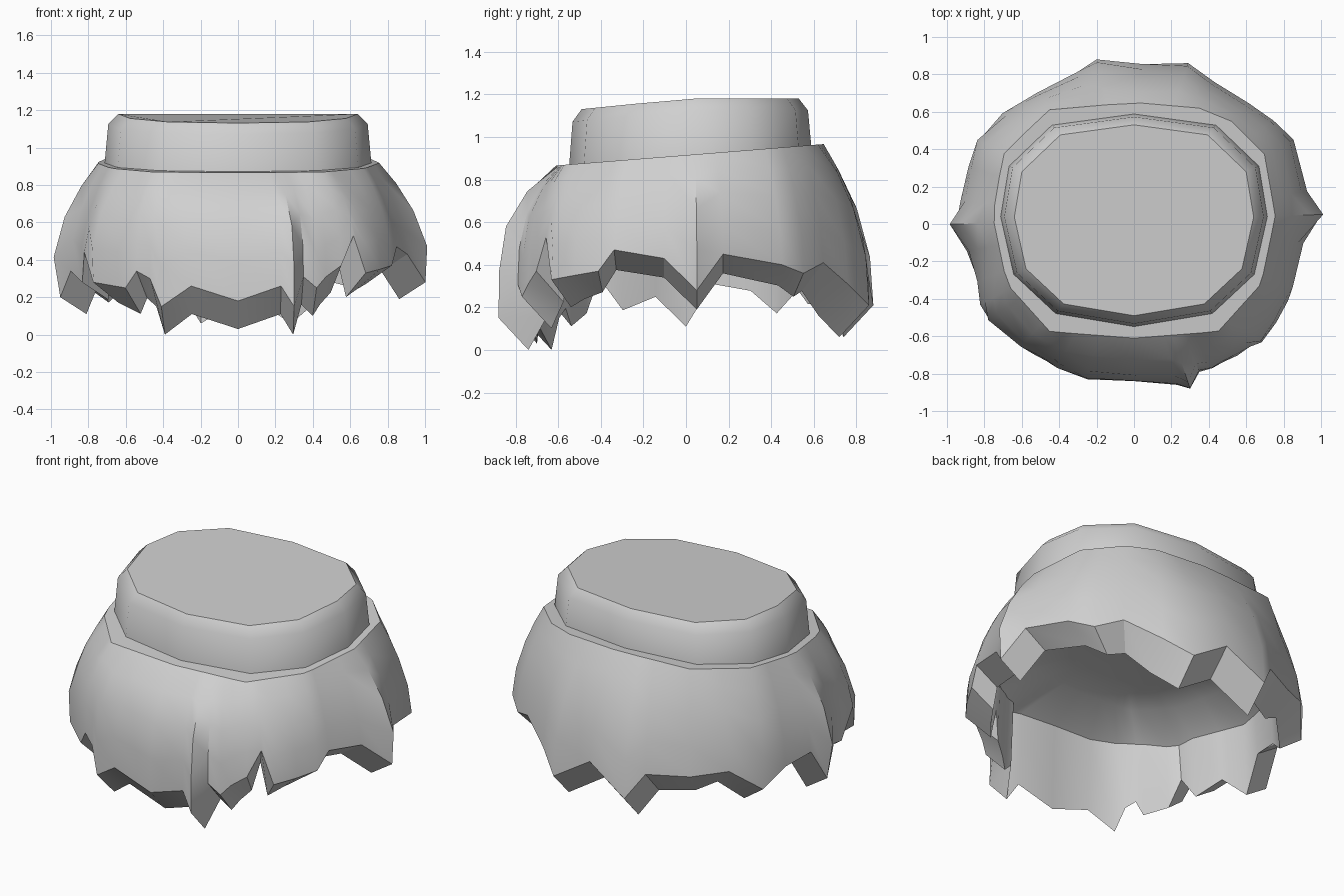
import bpy
import bmesh
import math
from mathutils import Vector
from mathutils.geometry import intersect_line_line_2d

if "Cube" in bpy.data.objects:
    bpy.data.objects.remove(bpy.data.objects["Cube"], do_unlink=True)

# One plain grey cloth colour
grey = bpy.data.materials.new("grey_cloth")
grey.use_nodes = True
grey.diffuse_color = (0.63, 0.63, 0.63, 1)
grey.node_tree.nodes["Principled BSDF"].inputs["Base Color"].default_value = grey.diffuse_color

CENTRE = Vector((0, 0.02))


def loft(name, rings, angle):
    """Skin closed rings of points in order and cap both ends."""
    bm = bmesh.new()
    loops = [[bm.verts.new(p) for p in ring] for ring in rings]
    count = len(loops[0])
    for low, high in zip(loops, loops[1:]):
        for i in range(count):
            j = (i + 1) % count
            bm.faces.new((low[i], low[j], high[j], high[i]))
    bm.faces.new(loops[0])
    bm.faces.new(loops[-1])
    bmesh.ops.recalc_face_normals(bm, faces=bm.faces)
    mesh = bpy.data.meshes.new(name)
    bm.to_mesh(mesh)
    bm.free()
    mesh.materials.append(grey)
    obj = bpy.data.objects.new(name, mesh)
    bpy.context.collection.objects.link(obj)
    bpy.ops.object.select_all(action="DESELECT")
    obj.select_set(True)
    bpy.context.view_layer.objects.active = obj
    bpy.ops.object.shade_smooth_by_angle(angle=math.radians(angle))


def scaled(point, factor):
    return CENTRE + (Vector(point) - CENTRE) * factor


def outward(point):
    """Outward direction of a rounded box, ignoring small pleats."""
    d = Vector(point) - CENTRE
    return Vector((d.x ** 3, d.y ** 3)).normalized()


def mirrored(half):
    """Close a half outline that starts and ends on x = 0."""
    return half + [(-x, y) for x, y in half[-2:0:-1]]


def seam_z(y):
    """Tilted height where waistband and skirt meet."""
    return 0.915 + 0.08 * y


def rim_z(y):
    """Top of the waistband, dipping toward the front."""
    return min(1.18, 1.18 + 0.1 * y)


# Waistband
band_outline = mirrored([(0, -0.55), (0.42, -0.48), (0.645, -0.27), (0.715, 0.04),
                         (0.67, 0.31), (0.44, 0.53), (0, 0.59)])


def band_ring(factor, height):
    points = [scaled(p, factor) for p in band_outline]
    return [(p.x, p.y, height(p.y)) for p in points]


loft("waistband", [
    band_ring(1, lambda y: seam_z(y) - 0.02),
    band_ring(0.97, lambda y: rim_z(y) - 0.055),
    band_ring(0.895, rim_z),
], 38)

# Ledge where the skirt starts
ledge_outline = mirrored([(0, -0.61), (0.45, -0.575), (0.68, -0.32), (0.755, 0.04),
                          (0.7, 0.37), (0.46, 0.61), (0, 0.65)])

# Ragged outer hem, counter-clockwise from the front centre
hem = [
    (0, -.84, .18), (.23, -.86, .26), (.3, -.88, .15), (.35, -.79, .31),
    (.42, -.77, .25), (.47, -.74, .31), (.55, -.7, .37), (.62, -.66, .53),
    (.67, -.62, .33), (.74, -.51, .35), (.8, -.4, .37), (.83, -.33, .47),
    (.88, -.1, .43), (.98, .05, .28), (.9, .17, .45), (.83, .44, .4),
    (.73, .54, .36), (.61, .64, .41), (.43, .76, .31), (.29, .86, .21),
    (.05, .86, .36), (-.2, .88, .21), (-.3, .82, .36), (-.52, .7, .36),
    (-.69, .58, .4), (-.82, .44, .27), (-.86, .3, .37), (-.9, .12, .4),
    (-.95, 0, .2), (-.87, -.14, .34), (-.82, -.3, .28), (-.8, -.42, .44),
    (-.76, -.5, .28), (-.6, -.65, .25), (-.54, -.69, .34), (-.47, -.73, .3),
    (-.41, -.77, .15), (-.25, -.83, .26),
]


def waist_point(x, y):
    """Where the ray from the centre to a hem point crosses the ledge."""
    far = scaled((x, y), 3)
    for a, b in zip(ledge_outline, ledge_outline[1:] + ledge_outline[:1]):
        hit = intersect_line_line_2d(CENTRE, far, Vector(a), Vector(b))
        if hit:
            return hit
    return scaled((x, y), 0.8)


waist = [waist_point(x, y) for x, y, z in hem]


def skirt_ring(t):
    """Cross-section a share t of the way down, fullest at front and sides."""
    ring = []
    for start, (x, y, hem_z) in zip(waist, hem):
        n = outward((x, y))
        top = seam_z(start.y)
        z = top + (hem_z - top) * t
        s = min(1, (top - z) / (top - 0.22))
        spread = 1 - (1 - s) ** (2.9 - 0.7 * n.y)
        spread += 0.2 * n.x ** 2 * math.sin(math.pi * s * s)
        p = start.lerp(Vector((x, y)), spread)
        ring.append((p.x, p.y, z))
    return ring


outer = [skirt_ring(t) for t in (0, 0.17, 0.4, 0.7, 1)]


def inner_ring(thickness, height):
    """Hem outline moved inward by the cloth thickness."""
    ring = []
    for x, y, z in outer[-1]:
        n = outward((x, y))
        p = Vector((x, y)) - n * thickness
        ring.append((p.x, p.y, height(z, n)))
    return ring


def flat_ring(factor, height):
    """Waist outline shrunk toward the middle."""
    points = [scaled(w, factor) for w in waist]
    return [(p.x, p.y, height(p.y)) for p in points]


# Skirt: flat ledge, bulging outside, thick hem, shallow hollow beneath
loft("ragged_skirt", [flat_ring(0.85, seam_z)] + outer + [
    inner_ring(0.14, lambda z, n: z - 0.09 - 0.06 * abs(n.y)),
    inner_ring(0.16, lambda z, n: 0.55),
    flat_ring(0.78, lambda y: 0.67),
    flat_ring(0.5, lambda y: 0.7),
], 34)
